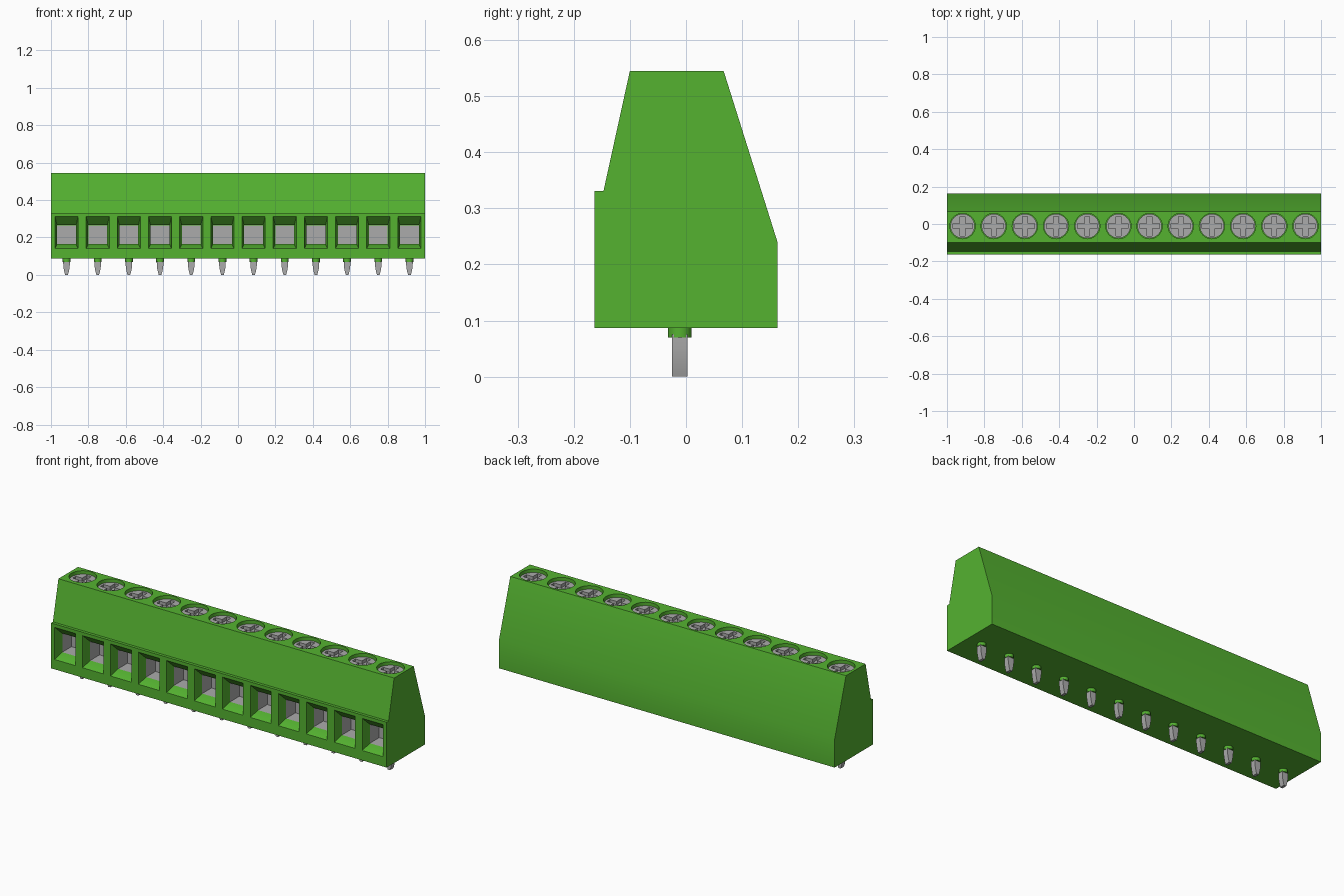
import bpy, bmesh, math

if "Cube" in bpy.data.objects:
    bpy.data.objects.remove(bpy.data.objects["Cube"], do_unlink=True)

POLES = 12
PITCH = 2 / POLES
CENTRES = [-1 + PITCH * (i + 0.5) for i in range(POLES)]
AXIS_Y = -0.011          # line of screws and pins


def material(name, rgb, rough):
    m = bpy.data.materials.new(name)
    m.use_nodes = True
    m.diffuse_color = (*rgb, 1)
    bsdf = m.node_tree.nodes["Principled BSDF"]
    bsdf.inputs["Base Color"].default_value = (*rgb, 1)
    bsdf.inputs["Roughness"].default_value = rough
    return m


GREEN = material("green plastic", (0.09, 0.45, 0.03), 0.5)
METAL = material("grey metal", (0.41, 0.41, 0.41), 0.4)


def loft(bm, rings, caps=(True, True)):
    """Skin a list of equal-length point rings and cap the ends."""
    rows = [[bm.verts.new(p) for p in ring] for ring in rings]
    n = len(rows[0])
    for a, b in zip(rows, rows[1:]):
        for i in range(n):
            j = (i + 1) % n
            bm.faces.new((a[i], a[j], b[j], b[i]))
    if caps[0]:
        bm.faces.new(rows[0])
    if caps[1]:
        bm.faces.new(rows[-1])


def circle(x, y, z, r, n=32):
    return [(x + r * math.cos(math.tau * i / n),
             y + r * math.sin(math.tau * i / n), z) for i in range(n)]


def rect_xz(x, y, half, z0, z1):
    return [(x - half, y, z0), (x + half, y, z0), (x + half, y, z1), (x - half, y, z1)]


def make(name, bm, mat, inward=False):
    bmesh.ops.recalc_face_normals(bm, faces=bm.faces)
    if inward:
        bmesh.ops.reverse_faces(bm, faces=bm.faces)
    mesh = bpy.data.meshes.new(name)
    bm.to_mesh(mesh)
    bm.free()
    mesh.materials.append(mat)
    ob = bpy.data.objects.new(name, mesh)
    bpy.context.collection.objects.link(ob)
    return ob


def activate(ob):
    bpy.ops.object.select_all(action='DESELECT')
    ob.select_set(True)
    bpy.context.view_layer.objects.active = ob


def cut(ob, cutter):
    cutter.hide_render = True
    mod = ob.modifiers.new("cut", 'BOOLEAN')
    mod.operation = 'DIFFERENCE'
    mod.solver = 'EXACT'
    mod.object = cutter
    activate(ob)
    bpy.ops.object.modifier_apply(modifier=mod.name)
    bpy.data.objects.remove(cutter, do_unlink=True)


def smooth(ob):
    activate(ob)
    bpy.ops.object.shade_smooth_by_angle(angle=math.radians(35))


def repeat(ob):
    """Place a linked copy of a part at every pole."""
    ob.location.x = CENTRES[0]
    for x in CENTRES[1:]:
        copy = ob.copy()
        copy.location.x = x
        bpy.context.collection.objects.link(copy)


# Housing: side profile (y, z) drawn along x
PROFILE = [(-0.163, 0.087), (0.163, 0.087), (0.163, 0.24), (0.067, 0.545),
           (-0.1, 0.545), (-0.147, 0.331), (-0.163, 0.331)]
bm = bmesh.new()
loft(bm, [[(x, y, z) for y, z in PROFILE] for x in (-1, 1)])
housing = make("housing", bm, GREEN)

# Funnel-shaped wire entries
bm = bmesh.new()
for x in CENTRES:
    loft(bm, [rect_xz(x, -0.2, 0.062, 0.14, 0.313),
              rect_xz(x, -0.163, 0.062, 0.14, 0.313),
              rect_xz(x, -0.115, 0.051, 0.163, 0.266),
              rect_xz(x, -0.035, 0.051, 0.163, 0.266)])
cut(housing, make("entry_cutter", bm, GREEN))

# Screw wells in the top
bm = bmesh.new()
for x in CENTRES:
    loft(bm, [circle(x, AXIS_Y, z, 0.068) for z in (0.5, 0.6)])
cut(housing, make("well_cutter", bm, GREEN))
smooth(housing)

# Metal clamp lining each entry, open to the front
bm = bmesh.new()
loft(bm, [rect_xz(0, y, 0.05, 0.164, 0.265) for y in (-0.115, -0.036)], (False, True))
repeat(make("wire_clamp", bm, METAL, inward=True))

# Screw head with a cross slot
bm = bmesh.new()
loft(bm, [circle(0, AXIS_Y, 0.495, 0.065), circle(0, AXIS_Y, 0.528, 0.065)])
screw = make("screw", bm, METAL)
L, W = 0.052, 0.013
cross = [(L, -W), (L, W), (W, W), (W, L), (-W, L), (-W, W),
         (-L, W), (-L, -W), (-W, -W), (-W, -L), (W, -L), (W, -W)]
bm = bmesh.new()
loft(bm, [[(x, y + AXIS_Y, z) for x, y in cross] for z in (0.51, 0.56)])
cut(screw, make("slot_cutter", bm, METAL))
smooth(screw)
repeat(screw)

# Round collar under the housing
bm = bmesh.new()
loft(bm, [circle(0, AXIS_Y, z, 0.021, 24) for z in (0.07, 0.09)])
collar = make("pin_collar", bm, GREEN)
smooth(collar)
repeat(collar)

# Flat solder pin with curved taper
half = [(0.018, 0.075), (0.0175, 0.052), (0.015, 0.032), (0.011, 0.013), (0.007, 0)]
outline = half + [(-x, z) for x, z in reversed(half)]
bm = bmesh.new()
loft(bm, [[(x, y, z) for x, z in outline] for y in (AXIS_Y - 0.014, AXIS_Y + 0.014)])
pin = make("solder_pin", bm, METAL)
smooth(pin)
repeat(pin)
